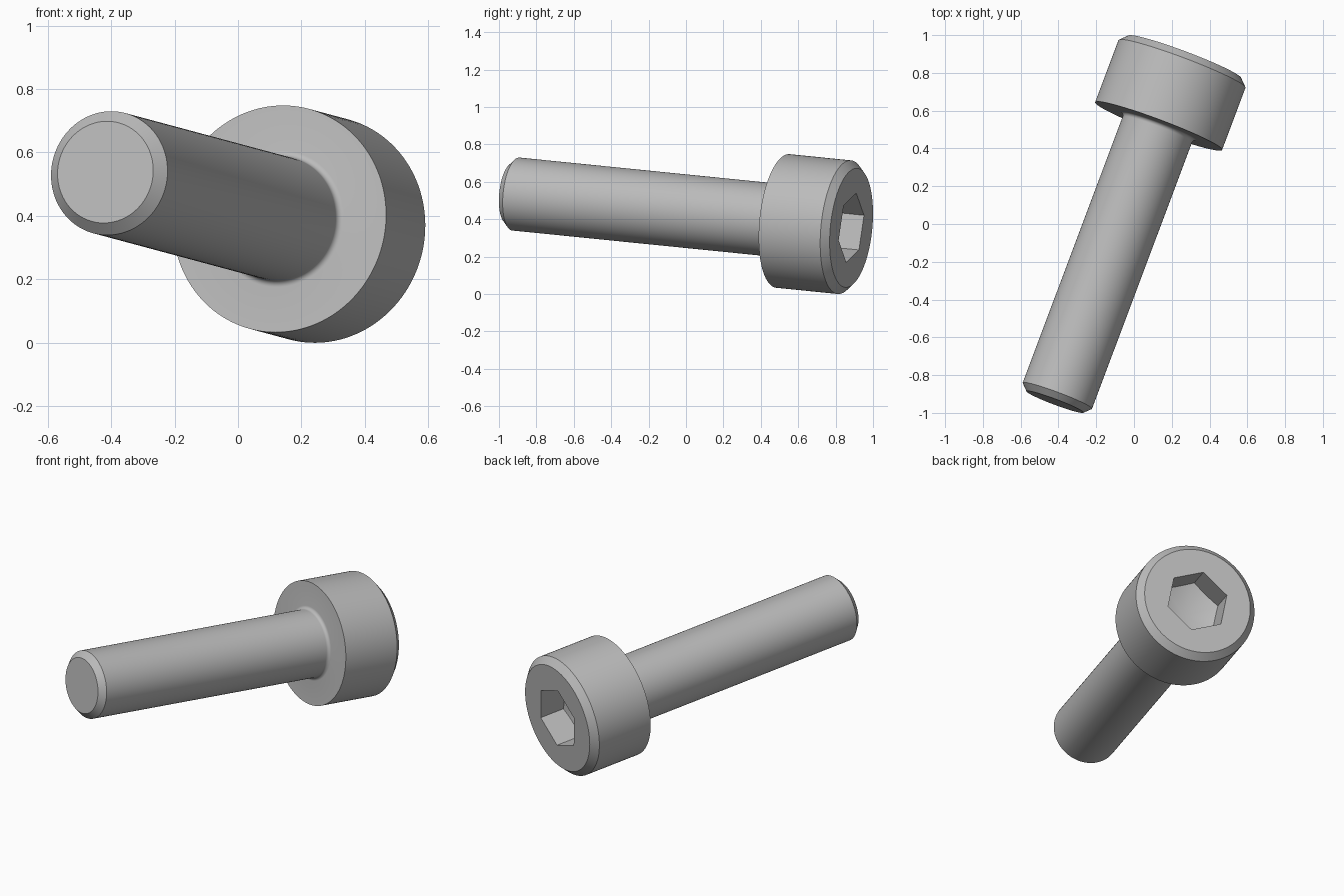
import bpy
import bmesh
import math
from mathutils import Matrix, Vector

if "Cube" in bpy.data.objects:
    bpy.data.objects.remove(bpy.data.objects["Cube"])

# Main dimensions, with the screw modelled along local z, tip at zero
SHAFT_R, HEAD_R = 0.196, 0.359
UNDERSIDE, TOP = 1.567, 1.959
TIP_CHAMFER, HEAD_CHAMFER, FILLET = 0.035, 0.039, 0.02
SOCKET_R, SOCKET_DEPTH, CONE_DEPTH = 0.1885, 0.155, 0.06
SOCKET_TURN = math.radians(-9)

steel = bpy.data.materials.new("steel_grey")
steel.use_nodes = True
steel.diffuse_color = (0.5, 0.5, 0.5, 1)
steel.node_tree.nodes["Principled BSDF"].inputs["Base Color"].default_value = (0.5, 0.5, 0.5, 1)


def add_object(name, bm):
    bmesh.ops.recalc_face_normals(bm, faces=bm.faces)
    mesh = bpy.data.meshes.new(name)
    bm.to_mesh(mesh)
    bm.free()
    mesh.materials.append(steel)
    obj = bpy.data.objects.new(name, mesh)
    bpy.context.collection.objects.link(obj)
    return obj


def lathe(name, profile, steps=128):
    """Spin (radius, height) points about z and cap the open ends."""
    bm = bmesh.new()
    verts = [bm.verts.new((r, 0, z)) for r, z in profile]
    edges = [bm.edges.new(pair) for pair in zip(verts, verts[1:])]
    bmesh.ops.spin(bm, geom=verts + edges, cent=(0, 0, 0), axis=(0, 0, 1),
                   angle=math.tau, steps=steps, use_merge=True)
    bmesh.ops.remove_doubles(bm, verts=bm.verts, dist=1e-5)
    bmesh.ops.holes_fill(bm, edges=[e for e in bm.edges if e.is_boundary], sides=0)
    return add_object(name, bm)


def boolean(target, cutter, operation):
    """Apply a boolean and discard the cutter."""
    mod = target.modifiers.new("cut", "BOOLEAN")
    mod.operation, mod.solver, mod.object = operation, "EXACT", cutter
    bpy.context.view_layer.objects.active = target
    bpy.ops.object.modifier_apply(modifier=mod.name)
    bpy.data.objects.remove(cutter)


# Screw body: chamfered tip, shaft, filleted neck, chamfered head
profile = [(SHAFT_R - TIP_CHAMFER, 0), (SHAFT_R, TIP_CHAMFER)]
for i in range(7):
    a = math.radians(15 * i)
    profile.append((SHAFT_R + FILLET * (1 - math.cos(a)),
                    UNDERSIDE - FILLET * (1 - math.sin(a))))
profile += [(HEAD_R, UNDERSIDE), (HEAD_R, TOP - HEAD_CHAMFER), (HEAD_R - HEAD_CHAMFER, TOP)]
screw = lathe("socket_head_screw", profile)

# Socket cutter: hexagonal prism ending in a shallow cone
bm = bmesh.new()
bmesh.ops.create_cone(bm, cap_ends=True, segments=6, radius1=SOCKET_R, radius2=SOCKET_R, depth=0.6,
                      matrix=Matrix.Translation((0, 0, TOP)))
# The primitive may start on any axis, so align one corner with the wanted angle
corner = bm.verts[:][0].co
turn = SOCKET_TURN - math.atan2(corner.y, corner.x)
bmesh.ops.rotate(bm, verts=bm.verts, cent=(0, 0, 0), matrix=Matrix.Rotation(turn, 3, "Z"))
socket = add_object("socket_cutter", bm)
wide = SOCKET_R * 1.2
floor = TOP - SOCKET_DEPTH
drill = lathe("drill_point", [(0, floor - CONE_DEPTH), (wide, floor + CONE_DEPTH * 0.2),
                              (wide, TOP + 0.1)])
boolean(socket, drill, "INTERSECT")
boolean(screw, socket, "DIFFERENCE")

# Smooth round surfaces, keeping chamfers and socket edges crisp
bpy.ops.object.select_all(action="DESELECT")
screw.select_set(True)
bpy.context.view_layer.objects.active = screw
bpy.ops.object.shade_smooth_by_angle(angle=math.radians(25))

# Lay the screw along its tilted axis
axis = Vector((0.35, 0.932, -0.094)).normalized()
side = axis.cross(Vector((0, 0, 1))).normalized()
up = side.cross(axis)
pose = Matrix((up, side, axis)).transposed().to_4x4()
pose.translation = (-0.418, -0.942, 0.538)
screw.data.transform(pose)
